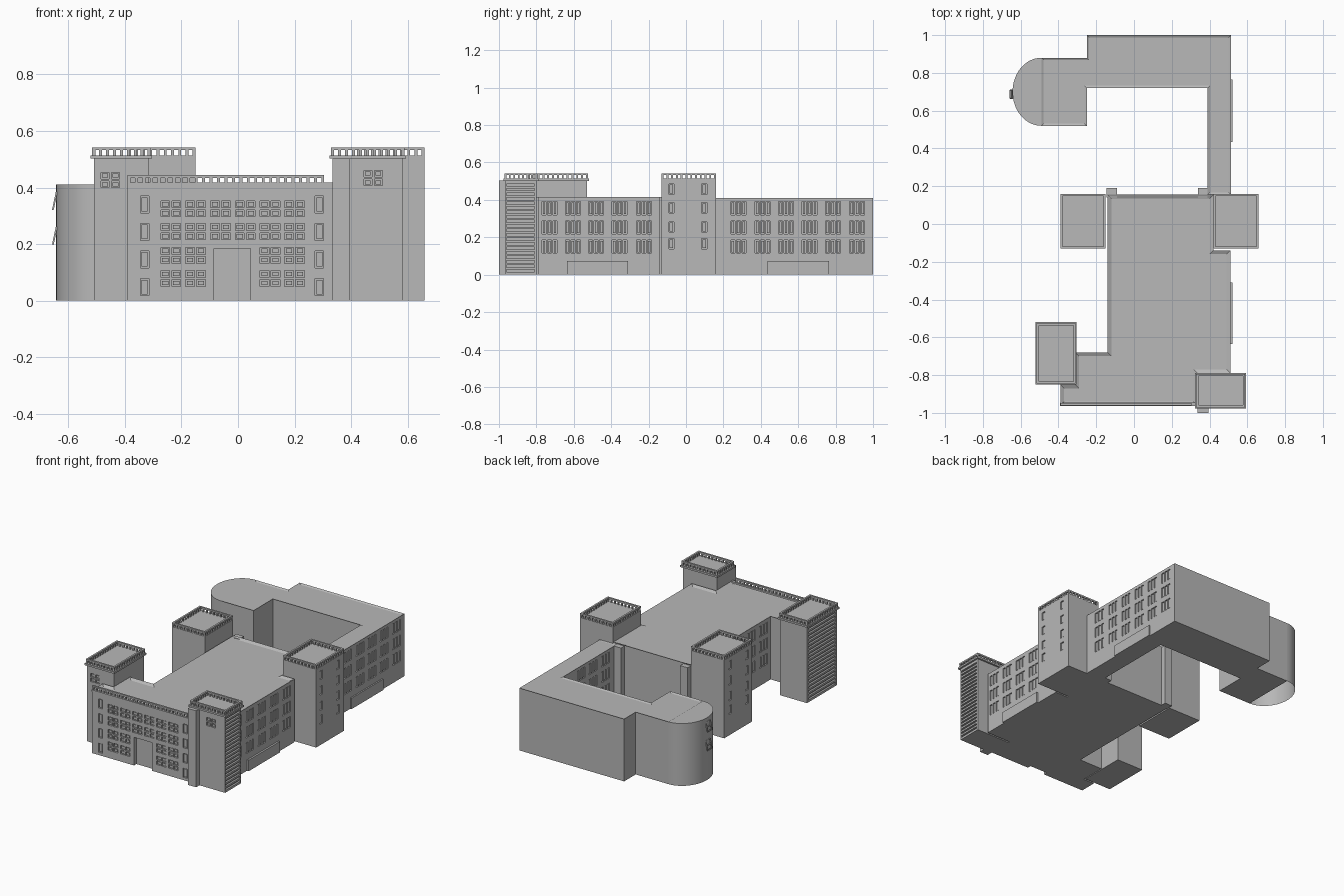
import bpy, bmesh, math
from mathutils import Matrix

if "Cube" in bpy.data.objects:
    bpy.data.objects.remove(bpy.data.objects["Cube"])

stone = bpy.data.materials.new("stone_grey")
stone.diffuse_color = (0.48, 0.48, 0.48, 1)
stone.use_nodes = True
stone.node_tree.nodes["Principled BSDF"].inputs["Base Color"].default_value = stone.diffuse_color


def finish(bm, name, recalc=True):
    if recalc:
        bmesh.ops.recalc_face_normals(bm, faces=bm.faces)
    me = bpy.data.meshes.new(name)
    bm.to_mesh(me)
    bm.free()
    me.materials.append(stone)
    ob = bpy.data.objects.new(name, me)
    bpy.context.collection.objects.link(ob)
    return ob


def add_box(bm, x0, x1, y0, y1, z0, z1):
    m = Matrix.Translation(((x0 + x1) / 2, (y0 + y1) / 2, (z0 + z1) / 2)) @ \
        Matrix.Diagonal((abs(x1 - x0), abs(y1 - y0), abs(z1 - z0), 1))
    bmesh.ops.create_cube(bm, size=1, matrix=m)


def box(name, *d):
    bm = bmesh.new()
    add_box(bm, *d)
    return finish(bm, name)


def block(name, pts, h, rim, sink):
    """Extruded floor plan with a raised rim round the roof."""
    bm = bmesh.new()
    base = bm.faces.new([bm.verts.new((x, y, 0)) for x, y in pts])
    top = bmesh.ops.extrude_face_region(bm, geom=[base])['geom']
    bmesh.ops.translate(bm, vec=(0, 0, h), verts=[v for v in top if isinstance(v, bmesh.types.BMVert)])
    bmesh.ops.recalc_face_normals(bm, faces=bm.faces)
    roof = [f for f in bm.faces if f.normal.z > .5]
    bmesh.ops.inset_region(bm, faces=roof, thickness=rim, use_even_offset=True)
    bmesh.ops.translate(bm, vec=(0, 0, -sink), verts=roof[0].verts)
    return finish(bm, name)


def subtract(target, cutter):
    cutter.hide_render = True
    cutter.hide_viewport = True
    mod = target.modifiers.new(cutter.name, 'BOOLEAN')
    mod.object = cutter
    mod.operation = 'DIFFERENCE'
    mod.solver = 'EXACT'


def recess(target, name, axis, pos, sign, us, zs, w, h, cols, rows, gap=.008, depth=.014, glass=True):
    """Sink a grid of panes into a wall facing +/- axis."""
    cut, panes = bmesh.new(), bmesh.new()

    def put(bm, n0, n1, u, z, a, b):
        n = sorted((pos + sign * n0, pos + sign * n1))
        s = (u - a / 2, u + a / 2)
        add_box(bm, *(n if axis == 'x' else s), *(s if axis == 'x' else n), z - b / 2, z + b / 2)
    pw, ph = (w - gap * (cols - 1)) / cols, (h - gap * (rows - 1)) / rows
    for u in us:
        for z in zs:
            for i in range(cols):
                for j in range(rows):
                    c = u - w / 2 + pw / 2 + i * (pw + gap)
                    e = z - h / 2 + ph / 2 + j * (ph + gap)
                    put(cut, -depth, .01, c, e, pw, ph)
                    if glass:
                        put(panes, -depth - .002, -.004, c, e, pw - .009, ph - .009)
    subtract(target, finish(cut, name + "_cutter"))
    if glass:
        finish(panes, name)
    else:
        panes.free()


def add_rail(bm, x0, x1, y0, y1, z0, z1, t=0.012, step=0.027):
    """Straight balustrade along x or y."""
    L = max(x1 - x0, y1 - y0)
    n = max(2, round(L / step))
    along_x = x1 - x0 > y1 - y0
    for i in range(n + 1):
        c = 0.005 + (L - 0.01) * i / n
        if along_x:
            add_box(bm, x0 + c - .005, x0 + c + .005, y0 + .001, y0 + t - .001, z0, z1 - .008)
        else:
            add_box(bm, x0 + .001, x0 + t - .001, y0 + c - .005, y0 + c + .005, z0, z1 - .008)
    if along_x:
        add_box(bm, x0, x1, y0, y0 + t, z1 - .01, z1)
    else:
        add_box(bm, x0, x0 + t, y0, y1, z1 - .01, z1)


def tower(name, x0, x1, y0, y1, o):
    """Square tower, cornice slab overhanging by o, balustrade on all sides."""
    body = box(name, x0, x1, y0, y1, 0, 0.503)
    box(name + "_cornice", x0 - o, x1 + o, y0 - o, y1 + o, 0.502, 0.514)
    bm = bmesh.new()
    a, b, c, d = x0 - o / 2, x1 + o / 2, y0 - o / 2, y1 + o / 2
    t = 0.012
    add_rail(bm, a, b, c, c + t, 0.512, 0.542)
    add_rail(bm, a, b, d - t, d, 0.512, 0.542)
    add_rail(bm, a, a + t, c, d, 0.512, 0.542)
    add_rail(bm, b - t, b, c, d, 0.512, 0.542)
    finish(bm, name + "_balustrade")
    return body


# Main building with recessed entrance
main = block("main_building", [(-.39, -.96), (.335, -.96), (.335, -.79), (.51, -.79), (.51, -.14),
             (.42, -.14), (.42, .155), (-.14, .155), (-.14, -.68), (-.31, -.68), (-.31, -.85),
             (-.39, -.85)], 0.415, 0.02, 0.01)
subtract(main, box("entrance_cutter", -.085, .045, -1.0, -.935, -.05, .185))

# Rear wing round the courtyard
wing = block("rear_wing", [(.39, .155), (.513, .155), (.513, 1), (-.25, 1), (-.25, .88), (-.49, .88),
             (-.49, .52), (-.25, .52), (-.25, .72), (.39, .72)], 0.41, 0.012, 0.006)

# Rounded wing end, open underneath
bm = bmesh.new()
N = 28
low, high = [], []
for i in range(N + 1):
    a = math.pi / 2 + math.pi * i / N
    p = (-.49 + .153 * math.cos(a), .70 + .18 * math.sin(a))
    low.append(bm.verts.new((*p, 0)))
    high.append(bm.verts.new((*p, .41)))
for i in range(N):
    bm.faces.new((low[i], low[i + 1], high[i + 1], high[i]))
bm.faces.new(high)
ob = finish(bm, "rounded_end", recalc=False)
bpy.context.view_layer.objects.active = ob
ob.select_set(True)
bpy.ops.object.shade_smooth_by_angle(angle=math.radians(30))
ob.select_set(False)

# Tilted window frames on the rounded end
for i, z in enumerate((.23, .353)):
    bm = bmesh.new()
    for s in (-1, 1):
        add_box(bm, -.003, .003, s * .022 - .003, s * .022 + .003, -.032, .032)
    for h in (-.03, 0, .03):
        add_box(bm, -.003, .003, -.022, .022, h - .003, h + .003)
    bmesh.ops.transform(bm, verts=bm.verts, matrix=Matrix.Translation((-.648, .687, z)) @
                        Matrix.Rotation(math.radians(12), 4, 'Y'))
    finish(bm, f"rounded_end_window_{i}")

# Four towers
front_right = tower("front_right_tower", .335, .582, -.965, -.80, .012)
front_left = tower("front_left_tower", -.51, -.315, -.84, -.53, .011)
mid_left = tower("middle_left_tower", -.39, -.15, -.13, .16, 0)
mid_right = tower("middle_right_tower", .42, .66, -.13, .16, 0)

# Horizontal grooves on the outer faces of the front towers
recess(front_right, "right_grooves", 'x', .582, 1, (-.885,), (.25,), .15, .47, 1, 20, .012, .012, False)
recess(front_left, "left_grooves", 'x', -.51, -1, (-.685,), (.25,), .28, .47, 1, 20, .012, .012, False)

# Pilasters and low base blocks
box("front_pilaster", .335, .395, -1.0, -.96, 0, .503)
box("rear_pilaster_left", -.145, -.09, .14, .19, 0, .41)
box("rear_pilaster_right", .34, .39, .14, .19, 0, .41)
box("base_block_front", .49, .522, -.635, -.31, 0, .072)
box("base_block_rear", .49, .522, .435, .765, 0, .072)

# Front cornice and balustrade
box("front_cornice", -.393, .335, -.964, -.945, .407, .418)
bm = bmesh.new()
add_rail(bm, -.39, .305, -.96, -.948, .415, .444)
finish(bm, "front_balustrade")

# Front windows
cols6 = (-.238, -.15, -.062, .026, .113, .2)
recess(main, "front_upper_windows", 'y', -.96, -1, cols6, (.325, .244), .07, .056, 2, 2)
recess(main, "front_lower_windows", 'y', -.96, -1, cols6[:2] + cols6[4:], (.16, .078), .07, .056, 2, 2)
recess(main, "front_narrow_windows", 'y', -.96, -1, (-.33, .288), (.34, .243, .146, .048), .03, .06, 1, 1)
recess(front_right, "right_tower_front_window", 'y', -.965, -1, (.478,), (.434,), .066, .054, 2, 2)
recess(front_left, "left_tower_front_window", 'y', -.84, -1, (-.452,), (.427,), .066, .054, 2, 2)

# Side windows
rows = (.355, .253, .15)
main_y = (-.73, -.605, -.48, -.355, -.225)
wing_y = (.28, .41, .535, .66, .785, .915)
recess(main, "right_main_windows", 'x', .51, 1, main_y, rows, .08, .07, 3, 1)
recess(wing, "right_wing_windows", 'x', .513, 1, wing_y, rows, .08, .07, 3, 1)
recess(wing, "courtyard_windows", 'x', .39, -1, wing_y[:3], rows, .08, .07, 3, 1)
recess(main, "left_main_windows", 'x', -.14, -1, main_y[1:], rows, .08, .07, 3, 1)
for body, nm, px, s in ((mid_right, "right", .66, 1), (mid_left, "left", -.39, -1)):
    recess(body, f"middle_{nm}_tower_windows", 'x', px, s, (-.078, .098), (.458, .357, .255, .165),
           .028, .056, 1, 1)
